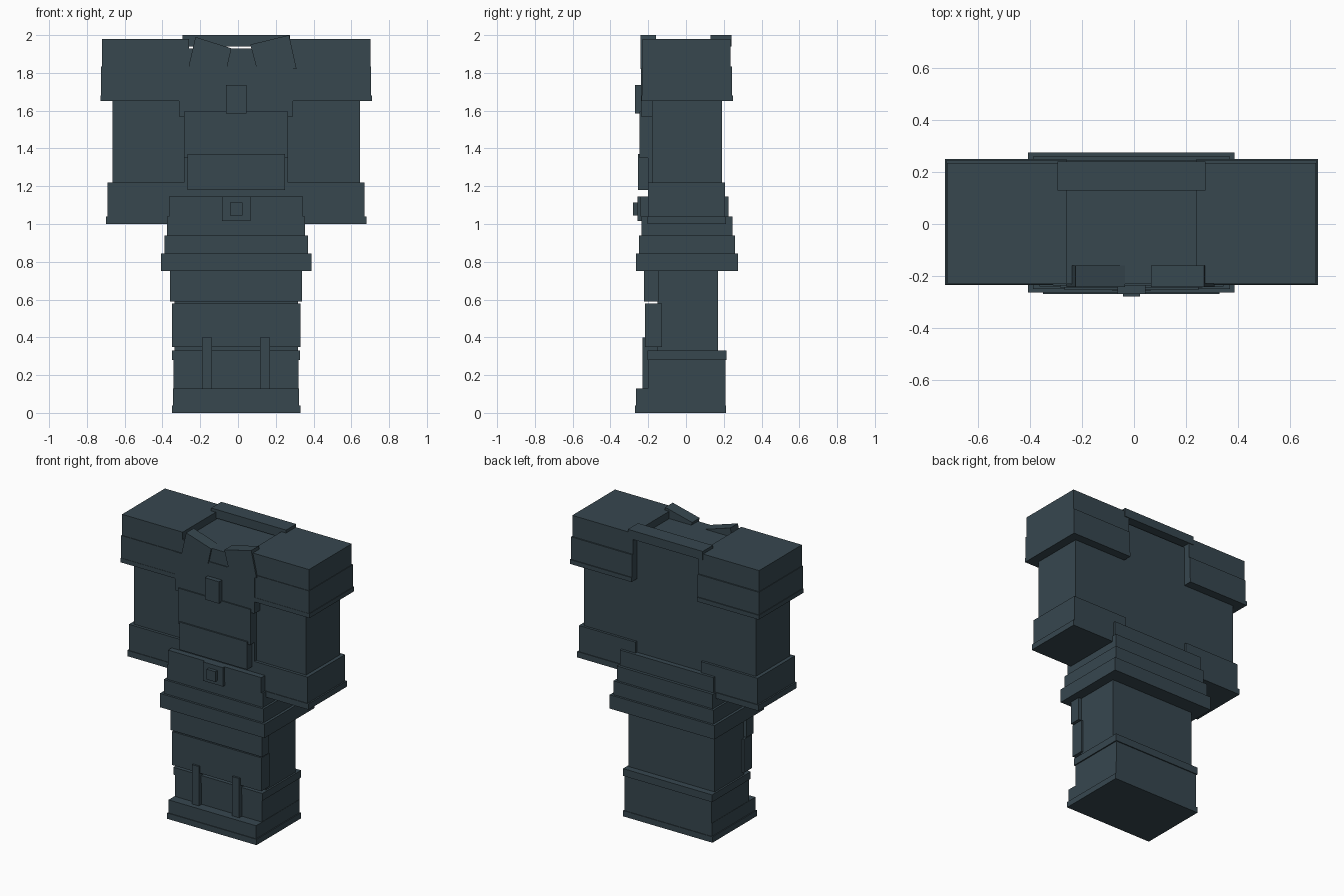
import bpy
import bmesh

cube = bpy.data.objects.get("Cube")
if cube:
    bpy.data.objects.remove(cube, do_unlink=True)

slate = bpy.data.materials.new("slate_blue_grey")
slate.use_nodes = True
colour = (0.038, 0.063, 0.078, 1)
slate.diffuse_color = colour
slate.node_tree.nodes["Principled BSDF"].inputs["Base Color"].default_value = colour

MID = -0.01  # the figure's mirror plane


def prism(name, outline, y0, y1):
    """Extrude an (x, z) outline from y0 to y1."""
    bm = bmesh.new()
    face = bm.faces.new([bm.verts.new((x, y0, z)) for x, z in outline])
    ext = bmesh.ops.extrude_face_region(bm, geom=[face])["geom"]
    moved = [v for v in ext if isinstance(v, bmesh.types.BMVert)]
    bmesh.ops.translate(bm, verts=moved, vec=(0, y1 - y0, 0))
    bmesh.ops.recalc_face_normals(bm, faces=bm.faces)
    mesh = bpy.data.meshes.new(name)
    bm.to_mesh(mesh)
    bm.free()
    obj = bpy.data.objects.new(name, mesh)
    bpy.context.collection.objects.link(obj)
    mesh.materials.append(slate)
    return obj


def box(name, x0, x1, y0, y1, z0, z1):
    return prism(name, [(x0, z0), (x1, z0), (x1, z1), (x0, z1)], y0, y1)


def centred(name, half, y0, y1, z0, z1):
    return box(name, MID - half, MID + half, y0, y1, z0, z1)


def pair(name, inner, outer, y0, y1, z0, z1):
    box("left_" + name, MID + inner, MID + outer, y0, y1, z0, z1)
    box("right_" + name, MID - outer, MID - inner, y0, y1, z0, z1)


# Boots, with a toe step, a cuff and two front straps
centred("boot_sole", 0.34, -0.27, 0.212, 0, 0.04)
centred("boot_toe", 0.333, -0.265, 0.208, 0.04, 0.13)
centred("boot_body", 0.331, -0.20, 0.208, 0.13, 0.28)
centred("boot_cuff", 0.339, -0.205, 0.215, 0.28, 0.33)
pair("boot_strap", 0.127, 0.18, -0.23, -0.15, 0.13, 0.40)

# Legs with knee and thigh plates
centred("legs", 0.327, -0.15, 0.17, 0.32, 0.80)
centred("knee_plate", 0.34, -0.217, -0.128, 0.35, 0.58)
centred("thigh_plate", 0.349, -0.222, -0.145, 0.59, 0.76)

# Stepped skirt, belt and buckle
centred("skirt_lower", 0.398, -0.265, 0.275, 0.75, 0.845)
centred("skirt_middle", 0.38, -0.25, 0.26, 0.845, 0.94)
centred("skirt_upper", 0.365, -0.235, 0.245, 0.94, 1.04)
centred("belt", 0.355, -0.24, 0.225, 1.04, 1.145)
centred("buckle_plate", 0.075, -0.257, -0.2, 1.015, 1.145)
centred("buckle_stud", 0.033, -0.28, -0.25, 1.045, 1.115)

# Torso and front plates
centred("torso", 0.25, -0.18, 0.19, 1.0, 1.93)
centred("torso_front", 0.275, -0.20, -0.15, 1.1, 1.65)
centred("belly_plate", 0.258, -0.255, -0.18, 1.18, 1.37)
centred("chest_plate", 0.275, -0.245, -0.18, 1.35, 1.595)
centred("upper_chest", 0.302, -0.237, -0.175, 1.57, 1.835)
centred("neckline", 0.25, -0.232, -0.175, 1.80, 1.93)
centred("chest_emblem", 0.054, -0.27, -0.22, 1.585, 1.735)

# Collar: back band and two slanted front flaps
centred("collar_back", 0.285, 0.13, 0.24, 1.94, 2.0)
prism("right_collar_flap", [(-0.26, 1.84), (-0.245, 1.82), (-0.06, 1.82),
                            (-0.035, 1.93), (-0.225, 1.99)], -0.242, -0.16)
prism("left_collar_flap", [(0.10, 1.82), (0.31, 1.82), (0.27, 2.0),
                           (0.065, 1.95)], -0.242, -0.16)

# Arms, gloves and shoulder pads
pair("arm", 0.24, 0.655, -0.18, 0.19, 1.1, 1.8)
pair("glove", 0.25, 0.68, -0.20, 0.207, 1.04, 1.22)
pair("glove_hem", 0.25, 0.69, -0.204, 0.212, 1.0, 1.04)
pair("shoulder_top", 0.25, 0.711, -0.23, 0.235, 1.835, 1.98)
pair("shoulder_band", 0.25, 0.715, -0.234, 0.244, 1.68, 1.835)
pair("shoulder_hem", 0.25, 0.719, -0.236, 0.25, 1.65, 1.68)
